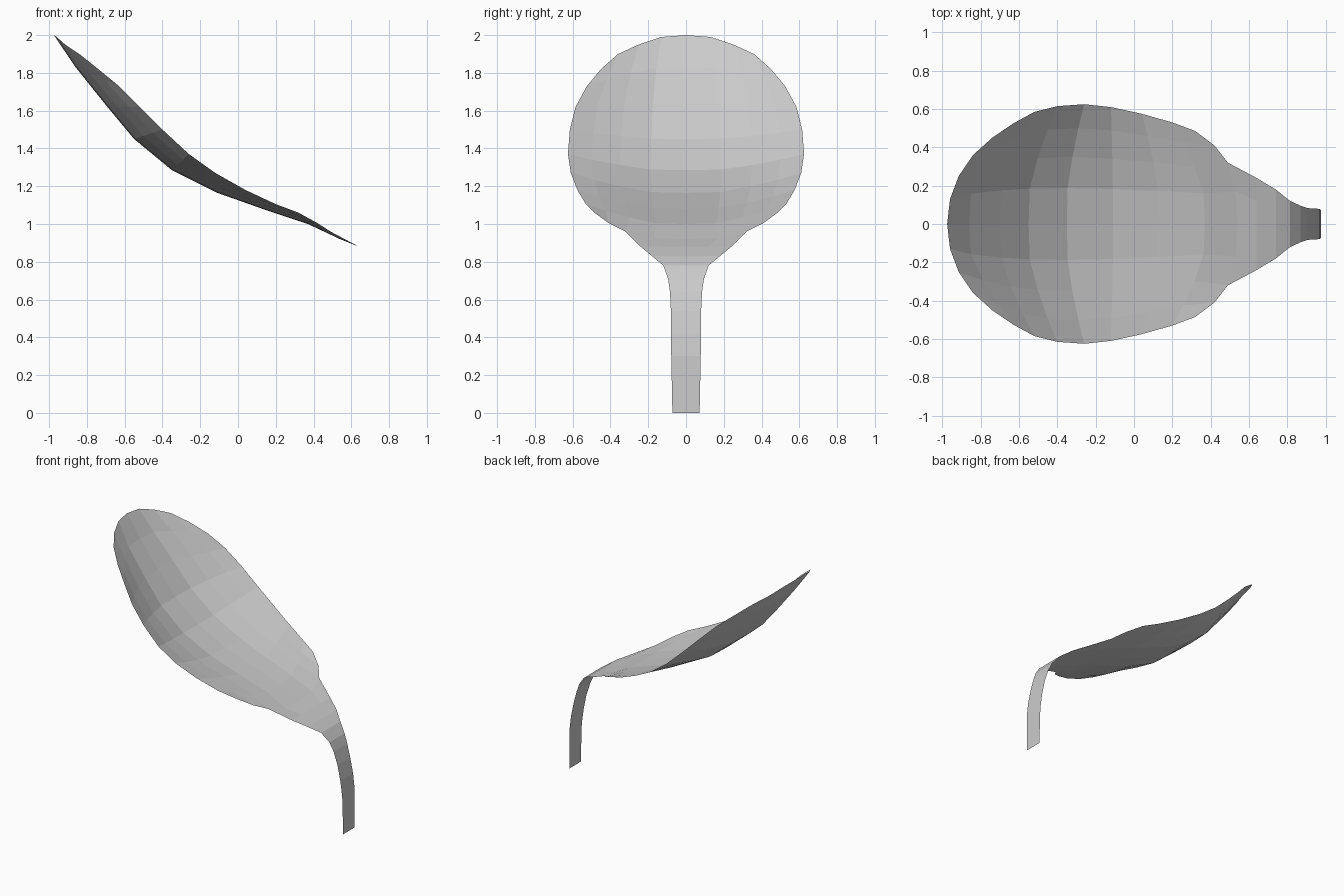
import bpy, bmesh

grey = bpy.data.materials.new("plain grey")
grey.diffuse_color = (0.6, 0.6, 0.6, 1)

SPREAD = [0.0, 0.30, 0.56, 0.80, 1.0]   # column positions across half the width
LIFT = [0.0, 0.04, 0.32, 0.66, 1.0]     # how far each column has bent to the rim


def mirrored(half):
    """Complete a row of points from the centre outwards to both sides."""
    return [(x, -y, z) for x, y, z in half[:0:-1]] + half


# Rounded upper end of the blade
rows = [mirrored([(-0.975, 0, 2.0), (-0.96, 0.13, 1.99), (-0.915, 0.25, 1.95),
                  (-0.84, 0.36, 1.90), (-0.74, 0.45, 1.82)])]

# Cupped blade: centre x, centre z, rim x, rim half width, rim z
blade = [(-0.86, 1.83, -0.63, 0.525, 1.73),
         (-0.70, 1.63, -0.52, 0.585, 1.62),
         (-0.55, 1.45, -0.40, 0.615, 1.50),
         (-0.35, 1.285, -0.26, 0.625, 1.37),
         (-0.11, 1.165, -0.12, 0.61, 1.27),
         (0.13, 1.08, 0.04, 0.575, 1.18),
         (0.37, 1.00, 0.20, 0.53, 1.105)]
for cx, cz, rx, w, rz in blade:
    rows.append(mirrored([(cx + (rx - cx) * t, w * s, cz + (rz - cz) * t)
                          for s, t in zip(SPREAD, LIFT)]))

# Rounded shoulder at the lower end of the blade
rows.append(mirrored([(0.54, 0, 0.92), (0.53, 0.17, 0.925), (0.49, 0.32, 0.96),
                      (0.42, 0.41, 1.005), (0.32, 0.485, 1.06)]))

# Neck and drooping stalk: x, half width, z
stalk = [(0.54, 0.32, 0.92), (0.64, 0.24, 0.88), (0.74, 0.18, 0.83),
         (0.815, 0.12, 0.78), (0.87, 0.095, 0.71), (0.90, 0.085, 0.64),
         (0.93, 0.08, 0.54), (0.955, 0.08, 0.42), (0.97, 0.078, 0.30),
         (0.975, 0.072, 0.0)]
stalk_rows = [rows[-1][2:7]]
for x, w, z in stalk[1:]:
    stalk_rows.append([(x, w * k, z) for k in (-1, -0.5, 0, 0.5, 1)])


def sheet(name, grid):
    """Skin a grid of points as a single open surface facing up."""
    bm = bmesh.new()
    vs = [[bm.verts.new(p) for p in row] for row in grid]
    for a, b in zip(vs, vs[1:]):
        for i in range(len(a) - 1):
            bm.faces.new((a[i], b[i], b[i + 1], a[i + 1]))
    mesh = bpy.data.meshes.new(name)
    bm.to_mesh(mesh)
    bm.free()
    mesh.materials.append(grey)
    ob = bpy.data.objects.new(name, mesh)
    bpy.context.collection.objects.link(ob)
    return ob


sheet("petal_blade", rows)
sheet("petal_stalk", stalk_rows)
